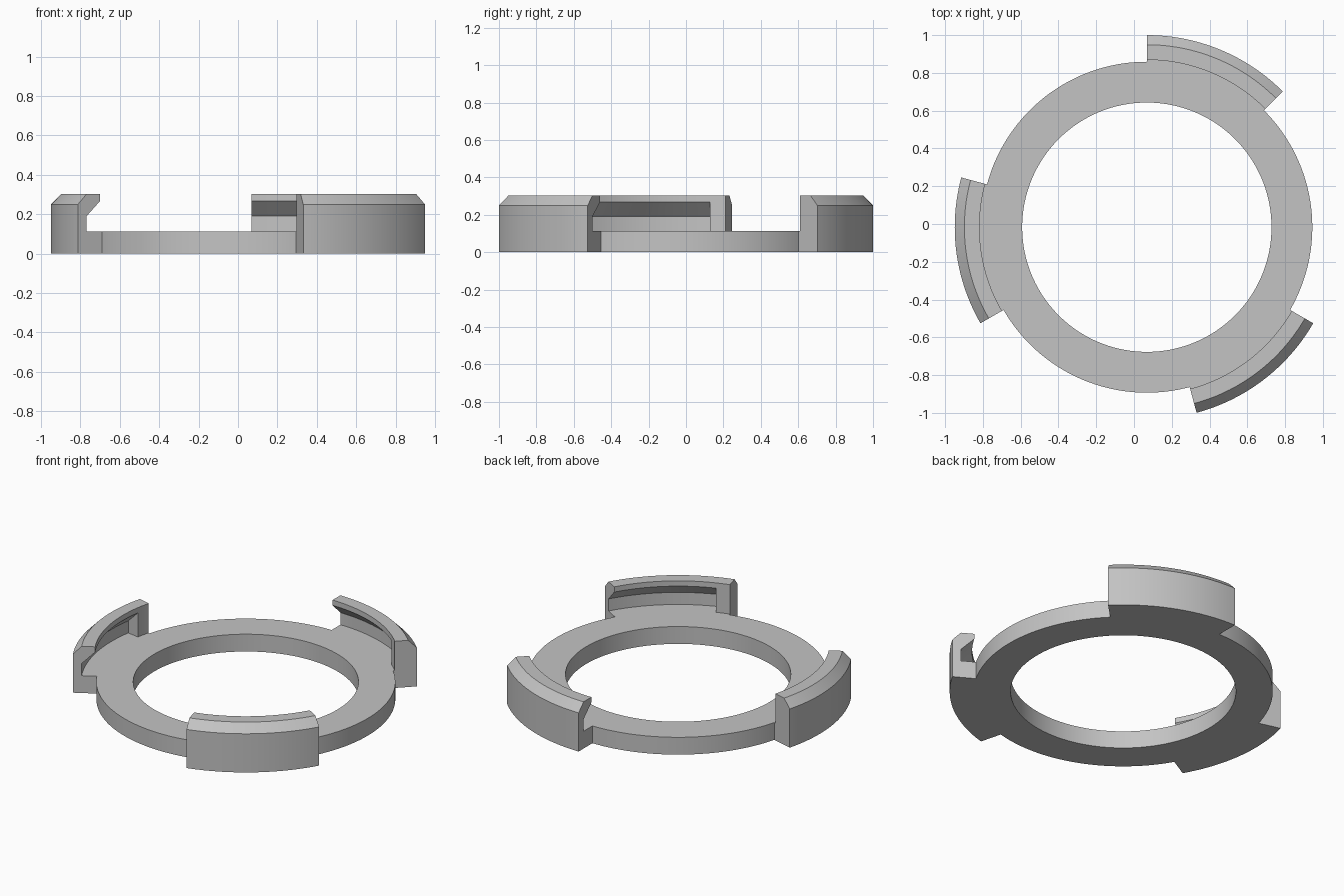
import bpy, bmesh, math

cube = bpy.data.objects.get("Cube")
if cube:
    bpy.data.objects.remove(cube, do_unlink=True)

CENTRE = (0.068, -0.017)
STEP = 1.5  # degrees per segment, shared so that neighbouring parts line up
RING_R, WALL_R, OUTER_R, LIP_R = 0.876, 0.966, 1.017, 0.886
FLOOR = 0.112

grey = bpy.data.materials.new("plain grey")
grey.use_nodes = True
colour = (0.55, 0.55, 0.55, 1)
grey.diffuse_color = colour
grey.node_tree.nodes["Principled BSDF"].inputs["Base Color"].default_value = colour


def sweep(name, profile, start, end):
    """Sweep a closed (radius, z) profile around the centre, in degrees."""
    bm = bmesh.new()
    full = end - start >= 360
    count = max(1, round((end - start) / STEP))
    rows = []
    for i in range(count if full else count + 1):
        a = math.radians(start + (end - start) * i / count)
        rows.append([bm.verts.new((r * math.cos(a), r * math.sin(a), z)) for r, z in profile])
    n = len(profile)
    for i in range(count):
        a, b = rows[i], rows[(i + 1) % len(rows)]
        for j in range(n):
            k = (j + 1) % n
            bm.faces.new((a[j], a[k], b[k], b[j]))
    if not full:
        bm.faces.new(rows[0])
        bm.faces.new(rows[-1])
    bmesh.ops.recalc_face_normals(bm, faces=bm.faces)
    mesh = bpy.data.meshes.new(name)
    bm.to_mesh(mesh)
    bm.free()
    obj = bpy.data.objects.new(name, mesh)
    obj.location = (*CENTRE, 0)
    mesh.materials.append(grey)
    bpy.context.collection.objects.link(obj)
    bpy.ops.object.select_all(action='DESELECT')
    obj.select_set(True)
    bpy.context.view_layer.objects.active = obj
    bpy.ops.object.shade_smooth_by_angle(angle=math.radians(25))
    return obj


# Flat base ring
sweep("base_ring", [(0.66, 0), (RING_R, 0), (RING_R, FLOOR), (0.66, FLOOR)], 0, 360)

# Hooked clip: foot, wall, chamfered top and undercut lip
hook = [(RING_R, 0), (OUTER_R, 0), (OUTER_R, 0.25), (WALL_R, 0.302), (LIP_R, 0.302),
        (LIP_R, 0.268), (WALL_R, 0.19), (WALL_R, FLOOR), (RING_R, FLOOR)]
# End stop fills the groove under the lip at one end of the clip
stop = [(LIP_R, FLOOR), (WALL_R, FLOOR), (WALL_R, 0.19), (LIP_R, 0.268)]

for label, angle in (("back", 45), ("right_side", 165), ("front", 285)):
    sweep(f"{label}_clip", hook, angle, angle + 45)
    sweep(f"{label}_clip_stop", stop, angle, angle + 5.5)
